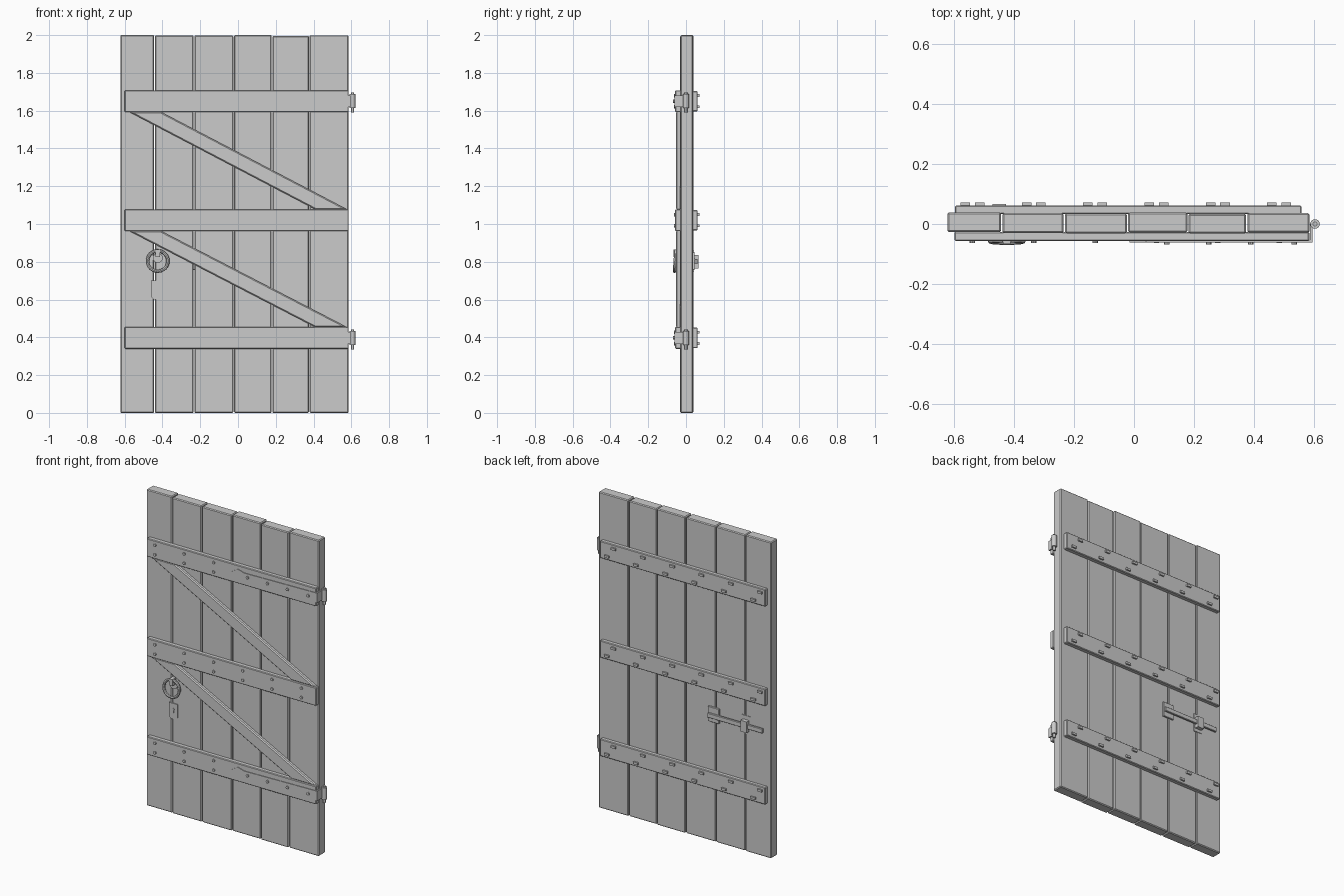
import bpy, bmesh, math
from mathutils import Matrix, Vector

cube = bpy.data.objects.get("Cube")
if cube:
    bpy.data.objects.remove(cube, do_unlink=True)

GREY = (0.6, 0.6, 0.6, 1)
mat = bpy.data.materials.new("plain grey")
mat.use_nodes = True
mat.diffuse_color = GREY
mat.node_tree.nodes["Principled BSDF"].inputs["Base Color"].default_value = GREY


def finish(name, bm, bevel=0):
    bmesh.ops.recalc_face_normals(bm, faces=bm.faces)
    mesh = bpy.data.meshes.new(name)
    bm.to_mesh(mesh)
    bm.free()
    mesh.materials.append(mat)
    ob = bpy.data.objects.new(name, mesh)
    bpy.context.collection.objects.link(ob)
    if bevel:
        mod = ob.modifiers.new("chamfer", 'BEVEL')
        mod.width = bevel
        mod.segments = 1
    return ob


def add_box(bm, x, y, z):
    """Box from three (low, high) ranges."""
    size = [b - a for a, b in (x, y, z)]
    mid = Vector([(a + b) / 2 for a, b in (x, y, z)])
    bmesh.ops.create_cube(bm, size=1, matrix=Matrix.Translation(mid) @ Matrix.Diagonal((*size, 1)))


def box(name, x, y, z, bevel=0):
    bm = bmesh.new()
    add_box(bm, x, y, z)
    return finish(name, bm, bevel)


def plate(name, outline, y0, y1, bevel=0):
    """Outline in x and z, extruded from y0 to y1."""
    bm = bmesh.new()
    face = bm.faces.new([bm.verts.new((x, y0, z)) for x, z in outline])
    new = bmesh.ops.extrude_face_region(bm, geom=[face])["geom"]
    bmesh.ops.translate(bm, vec=(0, y1 - y0, 0), verts=[v for v in new if isinstance(v, bmesh.types.BMVert)])
    return finish(name, bm, bevel)


def add_cylinder(bm, loc, r, depth, along_y=False, sides=12):
    rot = Matrix.Rotation(math.pi / 2, 4, 'X') if along_y else Matrix()
    bmesh.ops.create_cone(bm, cap_ends=True, segments=sides, radius1=r, radius2=r,
                          depth=depth, matrix=Matrix.Translation(loc) @ rot)


def smooth(ob):
    bpy.ops.object.select_all(action='DESELECT')
    ob.select_set(True)
    bpy.context.view_layer.objects.active = ob
    bpy.ops.object.shade_smooth_by_angle()


# Vertical planks with chamfered edges
seams = [-0.625, -0.442, -0.233, -0.022, 0.18, 0.377, 0.588]
shifts = [0.003, 0, -0.001, 0.002, -0.002, 0.001]
for i, s in enumerate(shifts):
    box(f"plank_{i + 1}", (seams[i] + 0.002, seams[i + 1] - 0.002),
        (-0.03 + s, 0.036 + s), (0, 1.998 + s), 0.005)

# Cross rails on both sides
rails = [("lower", 0.397), ("middle", 1.02), ("upper", 1.65)]
for name, z in rails:
    box(f"{name}_front_rail", (-0.6, 0.586), (-0.057, -0.026), (z - 0.058, z + 0.058), 0.004)
    box(f"{name}_back_rail", (-0.598, 0.56), (0.033, 0.062), (z - 0.054, z + 0.054), 0.004)

# Diagonal braces
for name, top, bottom in (("upper", 1.594, 1.077), ("lower", 0.964, 0.453)):
    plate(f"{name}_brace", [(-0.578, top), (-0.41, top), (0.578, bottom), (0.41, bottom)],
          -0.053, -0.026, 0.006)

# Nail heads in front, bent-over nail ends behind
heads, ends = bmesh.new(), bmesh.new()
for name, z in rails:
    for i in range(6):
        x = -0.54 + 0.205 * i
        for side in (1, -1):
            if name == "middle" or i < 3:
                add_cylinder(heads, (x, -0.058, z + side * 0.03), 0.009, 0.012, True, 8)
            cx = x - side * 0.024
            add_box(ends, (cx - 0.016, cx + 0.016), (0.06, 0.072),
                    (z + side * 0.03 - 0.007, z + side * 0.03 + 0.007))
finish("nail_heads", heads)
finish("nail_ends", ends)

# Strap hinges with spear tips, barrels and pins
for name, z in (rails[0], rails[2]):
    half = [(-0.015, 0), (0.04, 0.035), (0.085, 0.022), (0.596, 0.031)]
    outline = [(x, z + h) for x, h in half] + [(x, z - h) for x, h in reversed(half[1:])]
    plate(f"{name}_hinge_strap", outline, -0.061, -0.054)
    box(f"{name}_hinge_wrap", (0.588, 0.596), (-0.061, 0.002), (z - 0.031, z + 0.031))
    bm = bmesh.new()
    add_cylinder(bm, (0.605, 0, z), 0.016, 0.074, sides=16)
    add_cylinder(bm, (0.605, 0, z - 0.008), 0.008, 0.106)
    smooth(finish(f"{name}_hinge_barrel", bm))
    bm = bmesh.new()
    for x in (0.11, 0.25, 0.39, 0.535):
        add_cylinder(bm, (x, -0.063, z), 0.009, 0.01, True, 8)
    finish(f"{name}_hinge_rivets", bm)

# Ring handle hanging from its spindle
bpy.ops.mesh.primitive_torus_add(location=(-0.425, -0.057, 0.804), rotation=(math.radians(86), 0, 0),
                                 major_radius=0.054, minor_radius=0.009,
                                 major_segments=32, minor_segments=8)
ring = bpy.context.object
ring.name = "ring_handle"
ring.data.materials.append(mat)
smooth(ring)
bm = bmesh.new()
add_cylinder(bm, (-0.425, -0.034, 0.82), 0.026, 0.012, True, 16)
add_box(bm, (-0.437, -0.413), (-0.066, -0.03), (0.825, 0.866))
finish("handle_spindle", bm)

# Lock plate and its keyhole
plate("lock_plate", [(-0.46, 0.7), (-0.4, 0.7), (-0.4, 0.615), (-0.415, 0.6), (-0.445, 0.6), (-0.46, 0.615)],
      -0.035, -0.028)
key = [(-0.43 + 0.009 * math.cos(a), 0.662 + 0.009 * math.sin(a))
       for a in [math.radians(-60 + 30 * k) for k in range(11)]]
plate("keyhole", key + [(-0.438, 0.625), (-0.422, 0.625)], -0.037, -0.034)

# Latch on the back: pivot plate, bar and keeper
box("latch_plate", (-0.262, -0.185), (0.034, 0.046), (0.757, 0.852), 0.002)
box("latch_bar", (-0.575, -0.19), (0.046, 0.06), (0.787, 0.815), 0.002)
bm = bmesh.new()
add_box(bm, (-0.48, -0.42), (0.034, 0.042), (0.745, 0.86))
add_box(bm, (-0.472, -0.428), (0.04, 0.066), (0.765, 0.787))
add_box(bm, (-0.472, -0.428), (0.04, 0.066), (0.815, 0.835))
add_box(bm, (-0.472, -0.428), (0.06, 0.067), (0.765, 0.835))
finish("latch_keeper", bm)
